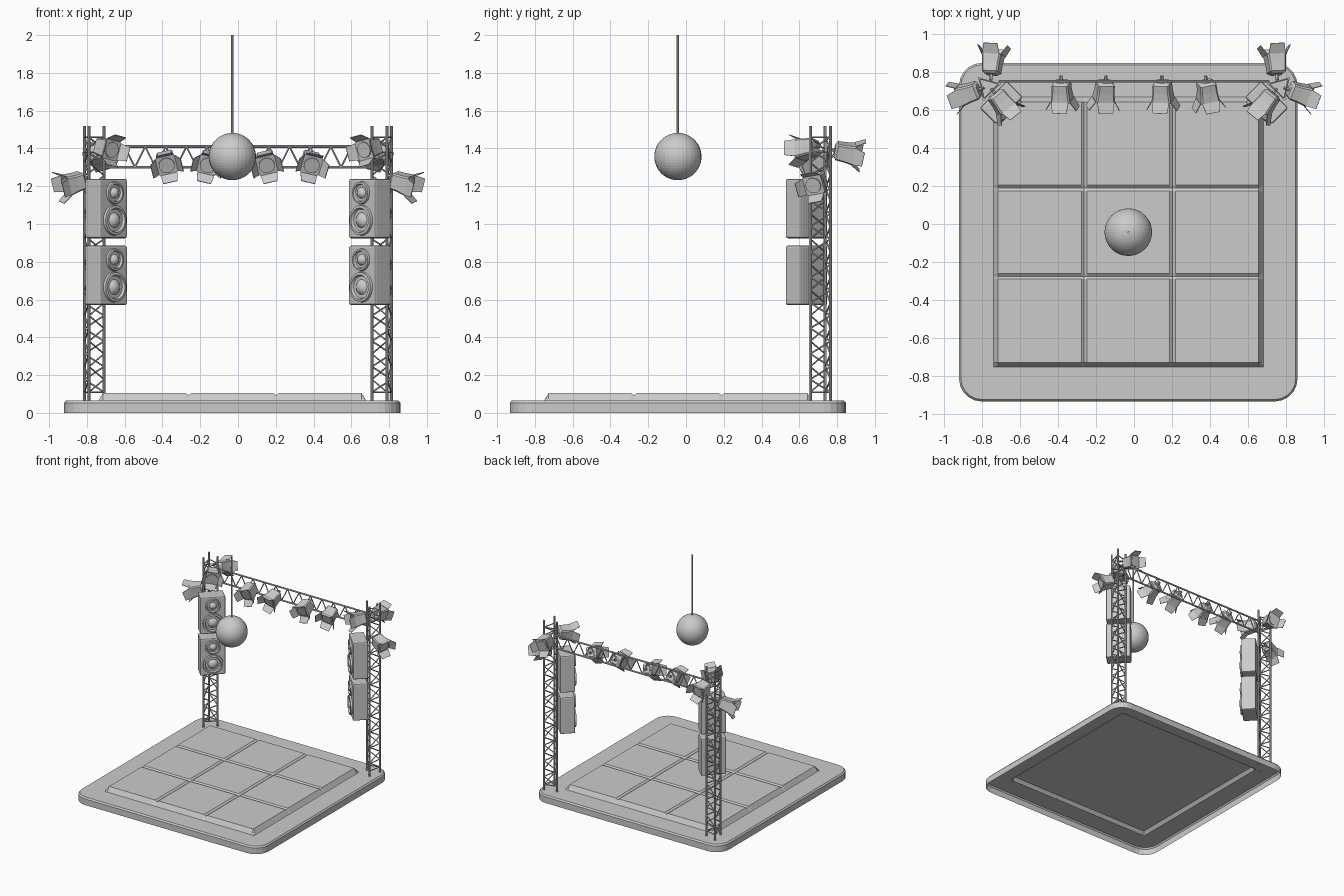
import bpy, bmesh, math
from math import radians, pi, cos, sin
from mathutils import Vector, Matrix

cube = bpy.data.objects.get("Cube")
if cube:
    bpy.data.objects.remove(cube)

grey = bpy.data.materials.new("plain_grey")
grey.use_nodes = True
grey.diffuse_color = (0.6, 0.6, 0.6, 1)
grey.node_tree.nodes["Principled BSDF"].inputs["Base Color"].default_value = (0.6, 0.6, 0.6, 1)


def finish(bm, name, matrix=None, smooth=False):
    """Turn a bmesh into a named grey object."""
    bmesh.ops.recalc_face_normals(bm, faces=bm.faces)
    if matrix:
        bm.transform(matrix)
    mesh = bpy.data.meshes.new(name)
    bm.to_mesh(mesh)
    bm.free()
    mesh.materials.append(grey)
    obj = bpy.data.objects.new(name, mesh)
    bpy.context.collection.objects.link(obj)
    if smooth:
        bpy.ops.object.select_all(action='DESELECT')
        obj.select_set(True)
        bpy.context.view_layer.objects.active = obj
        bpy.ops.object.shade_smooth_by_angle(angle=radians(35))
    return obj


def bar(bm, p, q, r, sides=6):
    """Round bar between two points."""
    p, q = Vector(p), Vector(q)
    d = q - p
    m = Matrix.Translation((p + q) / 2) @ d.to_track_quat('Z', 'Y').to_matrix().to_4x4()
    bmesh.ops.create_cone(bm, cap_ends=True, segments=sides, radius1=r, radius2=r,
                          depth=d.length, matrix=m)


def rounded_ring(bm, half, r, z, seg):
    """Square ring with rounded corners."""
    ring = []
    for k in range(4):
        for i in range(seg + 1):
            a = (k + i / seg) * pi / 2
            mid = (k + 0.5) * pi / 2
            c = (half - r) * math.sqrt(2)
            ring.append(bm.verts.new((c * cos(mid) + r * cos(a), c * sin(mid) + r * sin(a), z)))
    return ring


def loft(bm, rings, cap_start=True, cap_end=True):
    for a, b in zip(rings, rings[1:]):
        n = len(a)
        for i in range(n):
            bm.faces.new((a[i], a[(i + 1) % n], b[(i + 1) % n], b[i]))
    if cap_start:
        bm.faces.new(rings[0][::-1])
    if cap_end:
        bm.faces.new(rings[-1])


# Stage base: hollow underneath, with a raised recess below the floor
centre = Matrix.Translation((-0.03, -0.043, 0))
bm = bmesh.new()
steps = [(0.89, 0.12, 0), (0.89, 0.12, 0.053), (0.88, 0.11, 0.065),
         (0.71, 0.002, 0.065), (0.688, 0.002, 0.09)]
loft(bm, [rounded_ring(bm, h, r, z, 5) for h, r, z in steps], cap_start=False)
finish(bm, "stage_base", centre)

# Dance floor: nine tiles parted by V grooves
half = [(-0.71, 0.063), (-0.685, 0.105), (-0.247, 0.105), (-0.232, 0.093), (-0.217, 0.105)]
stations = half + [(-u, h) for u, h in reversed(half)]
bm = bmesh.new()
grid = [[bm.verts.new((x, y, min(hx, hy))) for x, hx in stations] for y, hy in stations]
for j in range(len(stations) - 1):
    for i in range(len(stations) - 1):
        bm.faces.new((grid[j][i], grid[j][i + 1], grid[j + 1][i + 1], grid[j + 1][i]))
finish(bm, "dance_floor", centre)

# Hanging ball and its rod
bm = bmesh.new()
bmesh.ops.create_uvsphere(bm, u_segments=32, v_segments=24, radius=0.125)
finish(bm, "hanging_ball", Matrix.Translation((-0.03, -0.043, 1.357)))
bm = bmesh.new()
bar(bm, (-0.03, -0.043, 1.47), (-0.03, -0.043, 2), 0.006, 8)
finish(bm, "ball_rod")


# Triangular towers with zigzag bracing
def tower(s, name):
    bm = bmesh.new()
    posts = [(s * 0.813, 0.765), (s * 0.789, 0.658), (s * 0.709, 0.737)]
    for x, y in posts:
        bar(bm, (x, y, 0.06), (x, y, 1.52), 0.008, 8)
    low, high, count = 0.11, 1.46, 20
    step = (high - low) / count
    for k in range(3):
        pair = (posts[k], posts[(k + 1) % 3])
        for i in range(count):
            a, b = pair[i % 2], pair[(i + 1) % 2]
            bar(bm, (*a, low + i * step), (*b, low + (i + 1) * step), 0.0045)
        for z in (low, 1.38, high):
            bar(bm, (*pair[0], z), (*pair[1], z), 0.0045)
    finish(bm, name)


# Speaker cabinet with two ringed drivers
def speaker(s, z, name):
    w, d, h = 0.2, 0.12, 0.315
    place = Matrix.Translation((s * 0.6975, 0.638, z)) @ Matrix.Rotation(-s * pi / 4, 4, 'Z')
    bm = bmesh.new()
    bmesh.ops.create_cube(bm, size=1, matrix=Matrix.Diagonal((w, d, h, 1)))
    bmesh.ops.bevel(bm, geom=bm.edges[:], offset=0.01, segments=2, affect='EDGES', profile=0.5)
    finish(bm, name + "_cabinet", place)
    profile = [(1, 0), (0.97, 0.014), (0.8, 0.016), (0.72, 0.002), (0.5, 0.002),
               (0.42, 0.01), (0.25, 0.02), (0, 0.024)]
    for part, r, dz in (("tweeter", 0.06, 0.083), ("woofer", 0.081, -0.062)):
        bm = bmesh.new()
        verts = [bm.verts.new((q * r, -d / 2 - k, dz)) for q, k in profile]
        edges = [bm.edges.new(e) for e in zip(verts, verts[1:])]
        bmesh.ops.spin(bm, geom=verts + edges, cent=(0, 0, dz), axis=(0, 1, 0),
                       angle=2 * pi, steps=28)
        bmesh.ops.remove_doubles(bm, verts=bm.verts, dist=0.0001)
        finish(bm, name + "_" + part, place, smooth=True)


# Stage lamp, built pointing along its own z
def lamp(pos, aim, roll, name):
    bm = bmesh.new()
    body = [(0.03, -0.055), (0.044, -0.043), (0.046, 0), (0.052, 0.05)]
    loft(bm, [rounded_ring(bm, h, 0.008, z, 1) for h, z in body])
    bar(bm, (0, 0, 0.048), (0, 0, 0.058), 0.042, 16)
    bar(bm, (0, 0, -0.085), (0, 0, -0.05), 0.009)
    # Four flared barn doors
    for k in range(4):
        turn = Matrix.Rotation(k * pi / 2, 4, 'Z')
        quad = [(-0.046, 0.051, 0.049), (0.046, 0.051, 0.049),
                (0.038, 0.08, 0.098), (-0.038, 0.08, 0.098)]
        face = bm.faces.new([bm.verts.new(turn @ Vector(p)) for p in quad])
        face.normal_update()
        bmesh.ops.solidify(bm, geom=[face], thickness=0.004)
    rot = Vector(aim).to_track_quat('Z', 'Y').to_matrix().to_4x4()
    finish(bm, name, Matrix.Translation(pos) @ rot @ Matrix.Rotation(radians(roll), 4, 'Z'))


# Both sides of the rig
for s, side in ((-1, "right"), (1, "left")):
    tower(s, side + "_tower")
    speaker(s, 1.082, side + "_upper_speaker")
    speaker(s, 0.728, side + "_lower_speaker")
    lamp((s * 0.7, 0.645, 1.4), (-s * 0.6, -0.8, -0.15), s * 12, side + "_inner_lamp")
    lamp((s * 0.865, 0.69, 1.22), (s * 0.9, -0.3, -0.3), s * 10, side + "_outer_lamp")
    lamp((s * 0.745, 0.84, 1.38), (-s * 0.1, 1, -0.2), s * 15, side + "_rear_lamp")

# Cross beam with zigzag bracing
bm = bmesh.new()
bottom, top, span, count = 1.3, 1.41, 0.71, 26
for z in (bottom, top):
    bar(bm, (-span, 0.75, z), (span, 0.75, z), 0.007, 8)
for i in range(count):
    x0, x1 = (-span + 2 * span * (i + k) / count for k in (0, 1))
    z0, z1 = (bottom, top) if i % 2 else (top, bottom)
    bar(bm, (x0, 0.75, z0), (x1, 0.75, z1), 0.0045)
finish(bm, "cross_beam")

# Lamps along the beam
for i, (x, lean, roll) in enumerate([(-0.38, 0.05, 14), (-0.155, -0.1, -14),
                                     (0.15, 0.05, 14), (0.385, 0.1, -14)]):
    lamp((x, 0.7, 1.33), (lean, -1, -0.4), roll, "beam_lamp_%d" % (i + 1))
